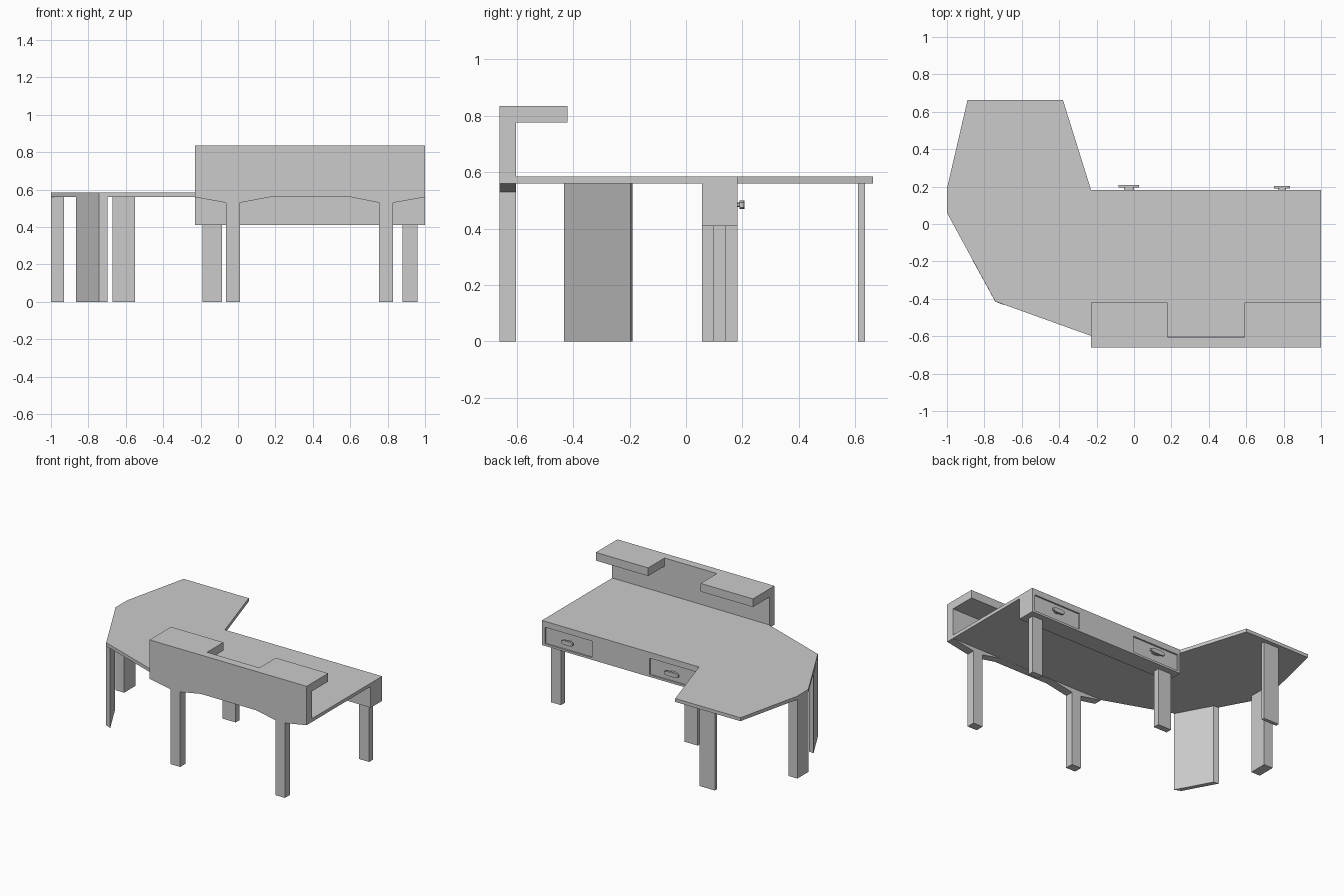
import bpy, bmesh, math

if "Cube" in bpy.data.objects:
    bpy.data.objects.remove(bpy.data.objects["Cube"])


def prism(name, pts, lo, hi, axis='z'):
    """Extrude a 2D outline: axis 'z' uses (x, y) points, axis 'y' uses (x, z) points."""
    bm = bmesh.new()
    place = (lambda a, b, h: (a, b, h)) if axis == 'z' else (lambda a, b, h: (a, h, b))
    low = [bm.verts.new(place(a, b, lo)) for a, b in pts]
    top = [bm.verts.new(place(a, b, hi)) for a, b in pts]
    bm.faces.new(low)
    bm.faces.new(top)
    n = len(pts)
    for i in range(n):
        j = (i + 1) % n
        bm.faces.new((low[i], low[j], top[j], top[i]))
    bmesh.ops.recalc_face_normals(bm, faces=bm.faces)
    mesh = bpy.data.meshes.new(name)
    bm.to_mesh(mesh)
    bm.free()
    ob = bpy.data.objects.new(name, mesh)
    bpy.context.collection.objects.link(ob)
    return ob


def box(name, x0, x1, y0, y1, z0, z1):
    return prism(name, [(x0, y0), (x1, y0), (x1, y1), (x0, y1)], z0, z1)


def pull(name, cx, cz, hw, hh, y0, y1):
    """Flat elongated prism with eight sides, used for the drawer pulls."""
    k = 0.55
    pts = [(-hw, -hh * k), (-hw * k, -hh), (hw * k, -hh), (hw, -hh * k),
           (hw, hh * k), (hw * k, hh), (-hw * k, hh), (-hw, hh * k)]
    return prism(name, [(cx + a, cz + b) for a, b in pts], y0, y1, 'y')


# Desktop with the angled return on the left
prism("desktop", [(-0.89, 0.663), (-0.38, 0.663), (-0.23, 0.183), (1, 0.183),
                  (1, -0.605), (-0.23, -0.598), (-0.742, -0.414),
                  (-1, 0.06), (-1, 0.19)], 0.56, 0.584)

# Front panel with its two legs and arched lower edge
prism("front_panel", [(-0.23, 0.835), (-0.23, 0.56), (-0.065, 0.53), (-0.065, 0),
                      (0.01, 0), (0.01, 0.53), (0.17, 0.56), (0.605, 0.56),
                      (0.755, 0.53), (0.755, 0), (0.83, 0), (0.83, 0.53),
                      (1, 0.56), (1, 0.835)], -0.661, -0.603, 'y')

# Raised shelf, one wing at each end
for side, x0, x1 in (("left", -0.23, 0.18), ("right", 0.59, 1.0)):
    box(side + "_shelf", x0, x1, -0.603, -0.42, 0.777, 0.835)

# Drawer box under the rear edge
apron = box("drawer_box", -0.23, 1, 0.056, 0.183, 0.41, 0.56)

# Recessed drawer fronts and their pulls
for side, cx, hw, out in (("left", -0.027, 0.055, 0.208), ("right", 0.792, 0.043, 0.203)):
    cut = box(side + "_drawer_cutter", cx - 0.185, cx + 0.185, 0.172, 0.25, 0.425, 0.542)
    cut.hide_render = True
    cut.display_type = 'WIRE'
    mod = apron.modifiers.new(side + "_drawer", 'BOOLEAN')
    mod.object = cut
    mod.operation = 'DIFFERENCE'
    mod.solver = 'EXACT'
    pull(side + "_pull_stem", cx, 0.484, hw * 0.5, 0.008, 0.172, out - 0.012)
    pull(side + "_pull", cx, 0.484, hw, 0.015, out - 0.014, out)

# Rear legs below the drawer box
box("rear_right_leg", 0.88, 0.96, 0.096, 0.14, 0, 0.41)
box("rear_left_leg", -0.19, -0.085, 0.096, 0.14, 0, 0.41)

# Legs below the return
box("return_side_leg", -1, -0.93, 0.056, 0.183, 0, 0.56)
box("return_end_leg", -0.67, -0.55, 0.61, 0.635, 0, 0.56)
prism("return_corner_leg", [(-0.865, -0.19), (-0.742, -0.415),
                            (-0.697, -0.433), (-0.826, -0.196)], 0, 0.56)
